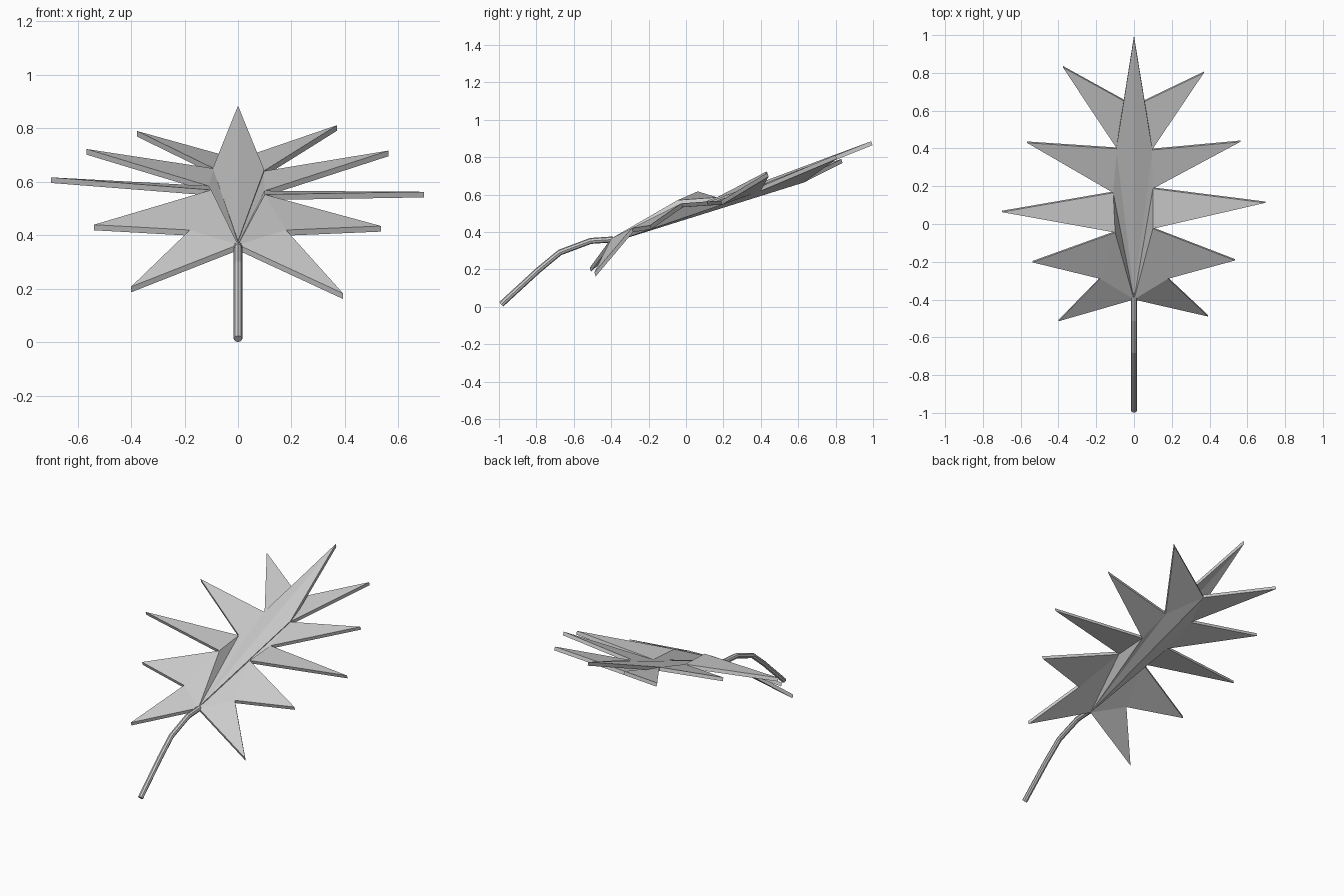
import bpy, bmesh
from mathutils import Vector

if "Cube" in bpy.data.objects:
    bpy.data.objects.remove(bpy.data.objects["Cube"])

DROP = Vector((0, 0.007, -0.021))   # blade thickness direction


def sheet(name, polys):
    """Thin solid sheet made from triangles of 3D points."""
    bm = bmesh.new()
    cache = {}

    def vert(p):
        if p not in cache:
            cache[p] = bm.verts.new(p)
        return cache[p]

    for poly in polys:
        f = bm.faces.new([vert(p) for p in poly])
        f.normal_update()
        if f.normal.z < 0:
            f.normal_flip()
    ext = bmesh.ops.extrude_face_region(bm, geom=bm.faces[:], use_keep_orig=True)
    for g in ext["geom"]:
        if isinstance(g, bmesh.types.BMVert):
            g.co += DROP
    bmesh.ops.recalc_face_normals(bm, faces=bm.faces)
    me = bpy.data.meshes.new(name)
    bm.to_mesh(me)
    bm.free()
    ob = bpy.data.objects.new(name, me)
    bpy.context.collection.objects.link(ob)
    return ob


base, apex, tip = (0, -0.40, 0.365), (0, 0.622, 0.685), (0, 0.99, 0.885)

# Each side: lobe tips and the notches between them, from stem to tip
right_tips = [(0.393, -0.49, 0.183), (0.535, -0.193, 0.435), (0.695, 0.112, 0.563),
              (0.563, 0.435, 0.717), (0.37, 0.80, 0.812)]
right_notches = [(0.18, -0.29, 0.42), (0.10, -0.025, 0.553),
                 (0.10, 0.187, 0.567), (0.095, 0.392, 0.64)]
left_tips = [(-0.40, -0.515, 0.208), (-0.538, -0.203, 0.44), (-0.70, 0.063, 0.617),
             (-0.567, 0.43, 0.723), (-0.377, 0.83, 0.79)]
left_notches = [(-0.18, -0.29, 0.42), (-0.10, -0.045, 0.57),
                (-0.11, 0.165, 0.585), (-0.09, 0.398, 0.65)]

# Lobed lower blade, folded along the midrib
polys = []
for tips, notches in ((right_tips, right_notches), (left_tips, left_notches)):
    chain = [base] + notches + [apex]
    for a, t, b in zip(chain, tips, chain[1:]):
        polys.append((a, t, b))
    for a, b in zip(chain[1:], chain[2:]):
        polys.append((base, a, b))
sheet("leaf_blade", polys)

# Long central spike lying over the blade
heel = (0, -0.37, 0.378)
sheet("leaf_spike", [(heel, (0.098, 0.39, 0.645), tip),
                     (heel, (-0.094, 0.40, 0.652), tip)])

# Bent stem
cu = bpy.data.curves.new("stem", "CURVE")
cu.dimensions = "3D"
cu.bevel_depth = 0.016
cu.bevel_resolution = 2
cu.use_fill_caps = True
path = [(-0.988, 0.013), (-0.79, 0.195), (-0.675, 0.29), (-0.51, 0.352), (-0.39, 0.36)]
sp = cu.splines.new("POLY")
sp.points.add(len(path) - 1)
for p, (y, z) in zip(sp.points, path):
    p.co = (0, y, z, 1)
sp.use_smooth = False
stem = bpy.data.objects.new("stem", cu)
bpy.context.collection.objects.link(stem)
